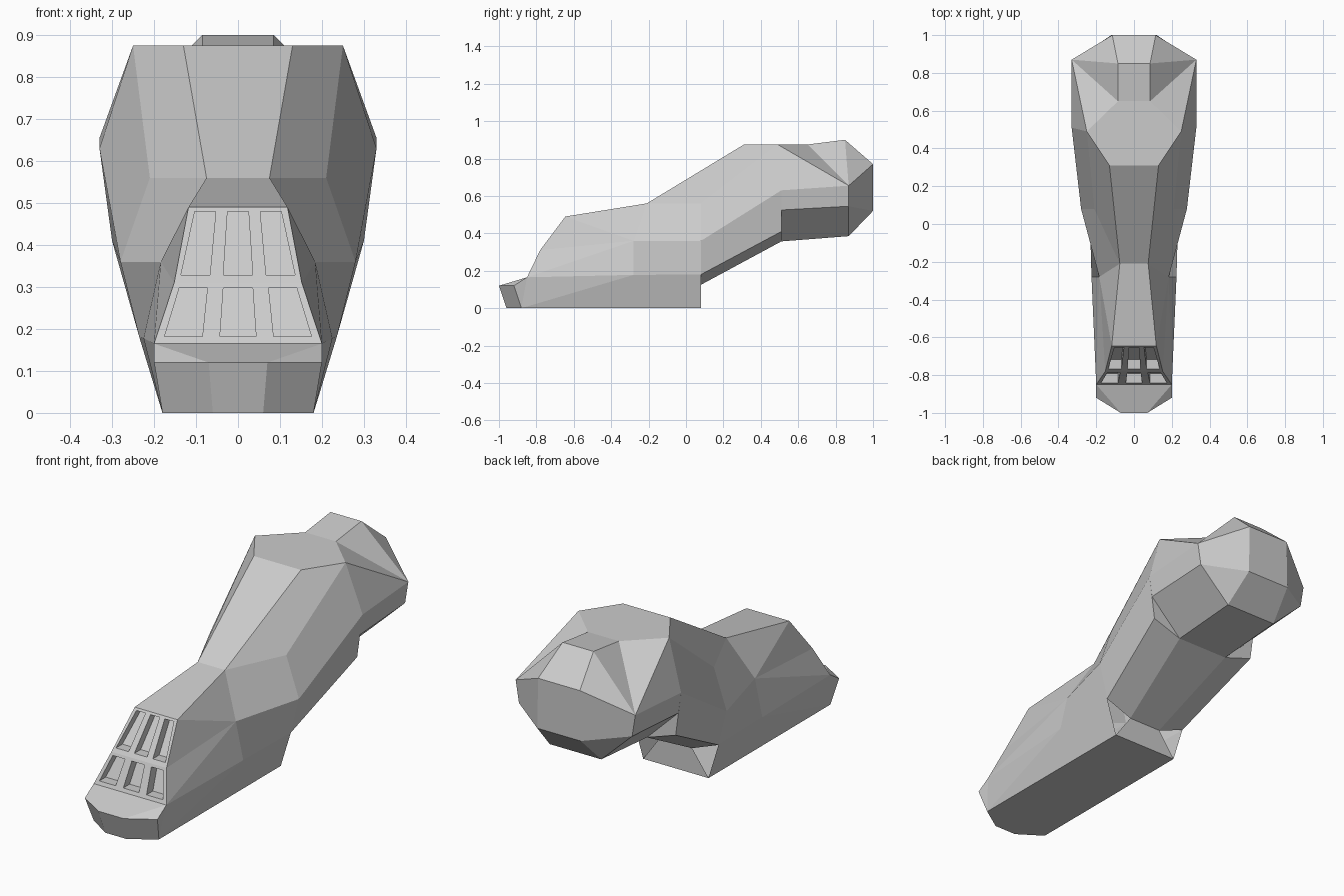
import bpy, bmesh

if "Cube" in bpy.data.objects:
    bpy.data.objects.remove(bpy.data.objects["Cube"])


def mirrored_mesh(name, pts, faces):
    """Half-model points get letters a, b, c...; upper case is the mirror copy (-x)."""
    bm = bmesh.new()
    v = {}
    for n, (x, y, z) in enumerate(pts):
        c = chr(97 + n)
        v[c] = bm.verts.new((x, y, z))
        v[c.upper()] = bm.verts.new((-x, y, z))
    done = set()
    for f in faces.split():
        for g in (f, f.swapcase()):
            if frozenset(g) not in done:
                done.add(frozenset(g))
                bm.faces.new([v[c] for c in g])
    return finish(name, bm)


def finish(name, bm):
    bmesh.ops.recalc_face_normals(bm, faces=bm.faces)
    me = bpy.data.meshes.new(name)
    bm.to_mesh(me)
    bm.free()
    ob = bpy.data.objects.new(name, me)
    bpy.context.collection.objects.link(ob)
    return ob


# Main hull: toe, sloped vent panel, base block and rising neck
hull = mirrored_mesh("main_hull", [
    (.07, -1, .12), (.2, -.92, .12), (.06, -.96, 0), (.18, -.88, 0),           # a-d toe
    (.2, -.85, .165), (.152, -.78, .31), (.118, -.645, .49),                   # e-g vent panel
    (.075, -.21, .56), (.184, -.28, .36), (.225, -.28, .178),                  # h-j waist
    (.235, .08, .18), (.18, .08, 0),                                           # k-l base back
    (.21, .08, .56), (.28, .08, .36), (.09, .08, .125),                        # m-o neck ring
    (.13, .31, .875), (.25, .49, .875), (.33, .51, .63), (.3, .51, .41),       # p-s neck end
    (.142, .51, .357)],                                                        # t
    "aACc abdc aAEe abe bed efFE fgGF ghHG efi eij fgi ghi ejd jkld "
    "kolLOK cdlLDC hpPH hmqp hinm ijkn mnrq nksr kots oOTt pqQP qrstTSRQ")

# Rear pod
mirrored_mesh("rear_pod", [
    (.25, .49, .875), (.33, .51, .63), (.315, .51, .525), (.142, .51, .357),   # a-d front ring
    (.085, .65, .875), (.085, .85, .9),                                        # e-f top ridge
    (.33, .87, .655), (.312, .87, .545), (.142, .87, .385),                    # g-i side ring
    (.115, 1, .77), (.12, 1, .52)],                                            # j-k back face
    "efg ega agb efFE aeEA fjJF fgj jkKJ jghk hik iIKk bghc chid diID abcdDCBA")


# Six vent pockets cut straight back into the sloped panel
def panel_y(z):
    if z < .31:
        return -.85 + (z - .165) * .07 / .145
    return -.78 + (z - .31) * .135 / .18


def window(bm, z0, z1, bottom, top):
    vs = []
    for z, xs in ((z0, bottom), (z1, top)):
        for x in xs:
            for dy in (-.05, .05):
                vs.append(bm.verts.new((x, panel_y(z) + dy, z)))
    bmesh.ops.convex_hull(bm, input=vs)


cut = bmesh.new()
for z0, z1, mid_b, mid_t, side_b, side_t in (
        (.182, .297, .043, .035, (.085, .175), (.073, .14)),
        (.328, .48, .035, .025, (.067, .136), (.053, .103))):
    window(cut, z0, z1, (-mid_b, mid_b), (-mid_t, mid_t))
    for s in (-1, 1):
        window(cut, z0, z1, [s * x for x in side_b], [s * x for x in side_t])
cutter = finish("vent_cutter", cut)
cutter.hide_render = True

mod = hull.modifiers.new("vents", 'BOOLEAN')
mod.operation = 'DIFFERENCE'
mod.solver = 'EXACT'
mod.object = cutter
bpy.context.view_layer.objects.active = hull
bpy.ops.object.modifier_apply(modifier=mod.name)
bpy.data.objects.remove(cutter)
